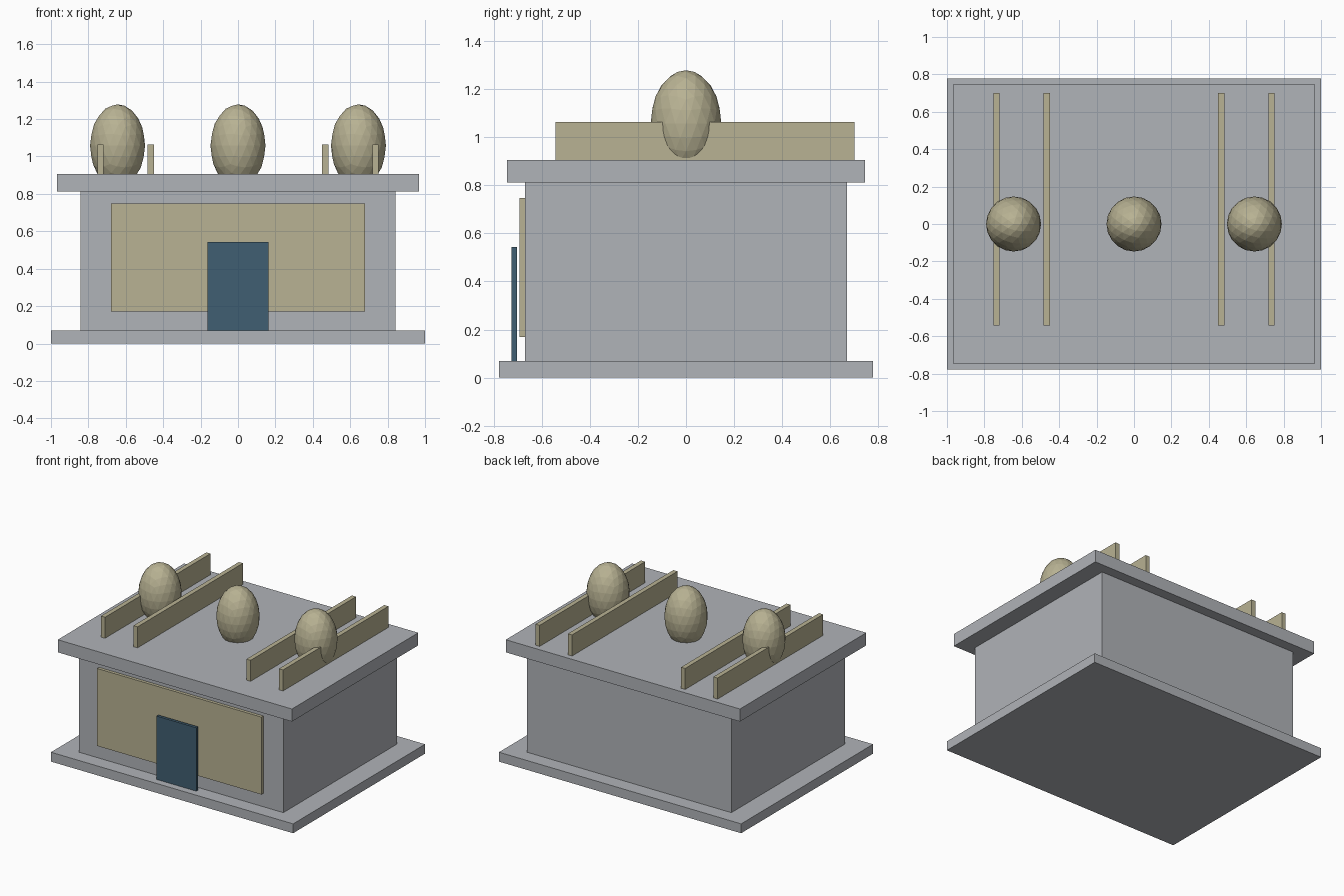
import bpy

if "Cube" in bpy.data.objects:
    bpy.data.objects.remove(bpy.data.objects["Cube"])


def material(name, rgb):
    # convert 8-bit display colour to linear
    lin = [((c / 255 + 0.055) / 1.055) ** 2.4 for c in rgb]
    m = bpy.data.materials.new(name)
    m.diffuse_color = (*lin, 1)
    m.use_nodes = True
    m.node_tree.nodes["Principled BSDF"].inputs["Base Color"].default_value = m.diffuse_color
    return m


GREY = material("stone_grey", (176, 179, 184))
TAN = material("sand_tan", (184, 178, 147))
BLUE = material("door_blue", (64, 95, 114))


def box(name, x, y, z, mat):
    """Box spanning the (min, max) ranges x, y and z."""
    spans = (x, y, z)
    bpy.ops.mesh.primitive_cube_add(size=1, location=[(a + b) / 2 for a, b in spans])
    ob = bpy.context.object
    ob.name = name
    ob.scale = [b - a for a, b in spans]
    bpy.ops.object.transform_apply(location=False, rotation=False, scale=True)
    ob.data.materials.append(mat)
    return ob


# stacked building: plinth, walls, overhanging roof slab
box("plinth", (-1, 1), (-0.778, 0.778), (0, 0.07), GREY)
box("walls", (-0.843, 0.843), (-0.669, 0.669), (0.07, 0.812), GREY)
box("roof_slab", (-0.967, 0.967), (-0.745, 0.745), (0.812, 0.906), GREY)

# front panel, and the door standing just in front of it
box("front_panel", (-0.678, 0.678), (-0.692, -0.669), (0.17, 0.748), TAN)
box("door", (-0.164, 0.164), (-0.725, -0.704), (0.07, 0.543), BLUE)

# roof fins, two on each side
for side, s in (("left", -1), ("right", 1)):
    for part, cx in (("inner", 0.467), ("outer", 0.735)):
        box(f"{side}_{part}_fin", (s * cx - 0.017, s * cx + 0.017),
            (-0.543, 0.701), (0.906, 1.063), TAN)

# faceted egg domes sunk into the roof
for name, x in (("left_dome", -0.644), ("middle_dome", 0), ("right_dome", 0.644)):
    bpy.ops.mesh.primitive_ico_sphere_add(subdivisions=3, radius=0.147, location=(x, 0, 1.058))
    dome = bpy.context.object
    dome.name = name
    dome.scale = (1, 1, 1.5)
    bpy.ops.object.transform_apply(location=False, rotation=False, scale=True)
    dome.data.materials.append(TAN)
